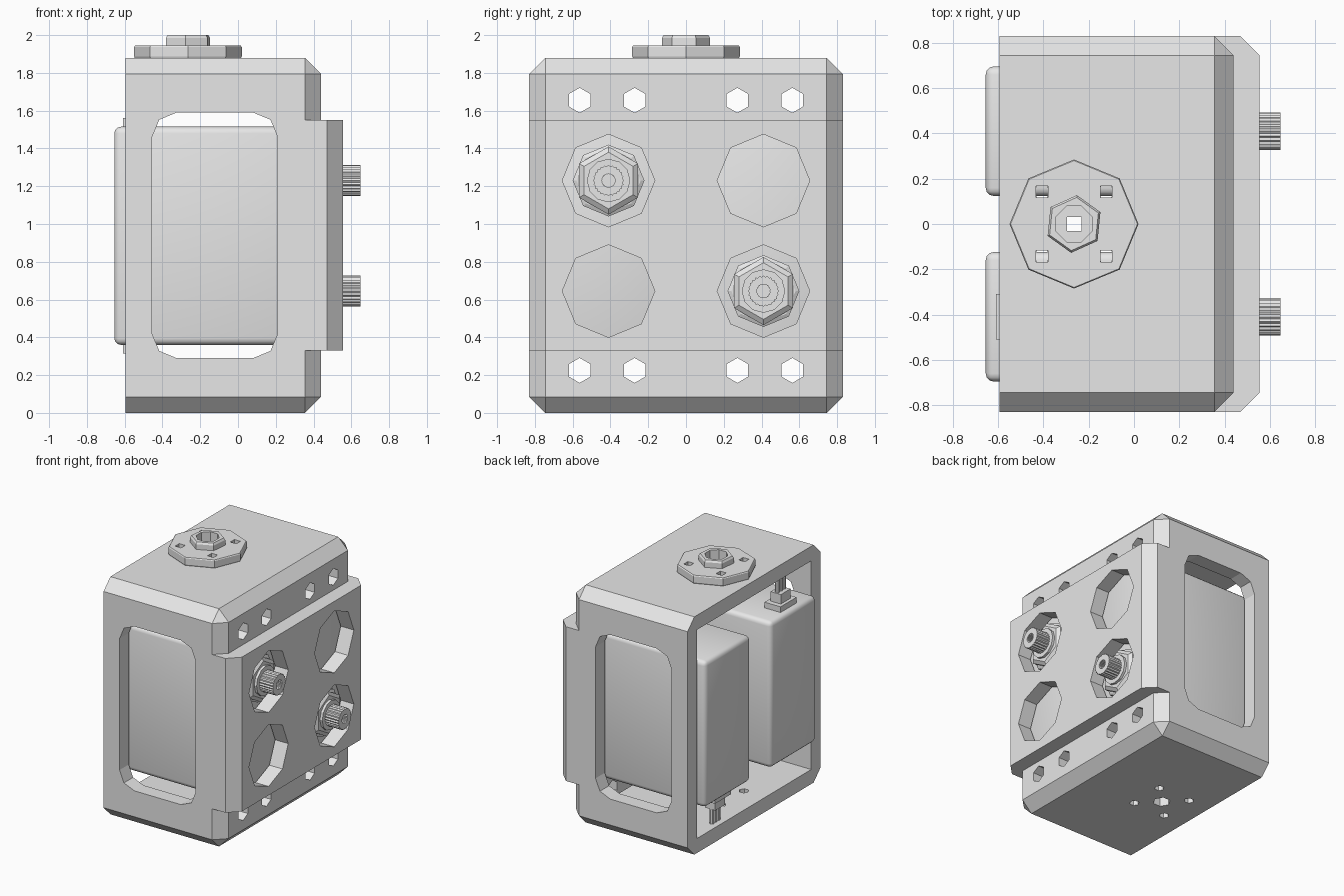
import bpy, bmesh
from math import pi, cos, sin
from mathutils import Vector

cube = bpy.data.objects.get("Cube")
if cube:
    bpy.data.objects.remove(cube, do_unlink=True)

grey = bpy.data.materials.new("light_grey")
grey.use_nodes = True
grey.diffuse_color = (0.8, 0.8, 0.8, 1)
grey.node_tree.nodes["Principled BSDF"].inputs["Base Color"].default_value = (0.8, 0.8, 0.8, 1)


def finish(name, bm):
    bmesh.ops.recalc_face_normals(bm, faces=bm.faces)
    mesh = bpy.data.meshes.new(name)
    bm.to_mesh(mesh)
    bm.free()
    mesh.materials.append(grey)
    obj = bpy.data.objects.new(name, mesh)
    bpy.context.collection.objects.link(obj)
    return obj


def box(name, lo, hi, bevel=0, segments=1, pick=lambda e: True):
    """Box between two corners, with chosen edges bevelled."""
    lo, hi = Vector(lo), Vector(hi)
    bm = bmesh.new()
    bmesh.ops.create_cube(bm, size=1)
    for v in bm.verts:
        v.co = (lo + hi) / 2 + v.co * (hi - lo)
    if bevel:
        bmesh.ops.bevel(bm, geom=[e for e in bm.edges if pick(e)], offset=bevel,
                        segments=segments, profile=0.5, affect='EDGES')
    return finish(name, bm)


def stack(name, axis, centre, rings, sides, turn=0.0, tooth=1.0):
    """Loft of polygon rings (radius, position) along x or z."""
    bm = bmesh.new()
    loops = []
    for r, h in rings:
        loop = []
        for i in range(sides):
            a = 2 * pi * i / sides + turn
            k = r * (tooth if i % 2 else 1)
            u, w = centre[0] + k * cos(a), centre[1] + k * sin(a)
            loop.append(bm.verts.new((h, u, w) if axis == 'x' else (u, w, h)))
        loops.append(loop)
    for a, b in zip(loops, loops[1:]):
        for i in range(sides):
            j = (i + 1) % sides
            bm.faces.new((a[i], a[j], b[j], b[i]))
    bm.faces.new(loops[0])
    bm.faces.new(loops[-1])
    return finish(name, bm)


def combine(obj, other, operation='DIFFERENCE'):
    """Apply a boolean and remove the helper."""
    mod = obj.modifiers.new("cut", 'BOOLEAN')
    mod.operation, mod.object, mod.solver = operation, other, 'EXACT'
    bpy.ops.object.select_all(action='DESELECT')
    bpy.context.view_layer.objects.active = obj
    obj.select_set(True)
    bpy.ops.object.modifier_apply(modifier=mod.name)
    bpy.data.objects.remove(other, do_unlink=True)


def smooth(obj):
    bpy.ops.object.select_all(action='DESELECT')
    bpy.context.view_layer.objects.active = obj
    obj.select_set(True)
    bpy.ops.object.shade_smooth_by_angle(angle=0.6)


# Main dimensions
W, H, CH, WALL = 0.83, 1.88, 0.085, 0.115
HUB = (-0.265, 0)
ROWS = (0.645, 1.23)
POINT_UP = pi / 2

# Housing: chamfered shell with a raised face block, open at the rear (-x)
housing = box("housing", (-0.595, -W, 0), (0.44, W, H), CH,
              pick=lambda e: max(v.co.x for v in e.verts) > 0)
combine(housing, box("raised_block", (0.2, -W, 0.33), (0.555, W, 1.55), CH,
                     pick=lambda e: min(v.co.x for v in e.verts) > 0.5
                     and abs(e.verts[0].co.z - e.verts[1].co.z) > 1), 'UNION')
Y = W - WALL
combine(housing, box("cavity", (-0.8, -Y, WALL), (0.325, Y, H - WALL)))
combine(housing, box("pocket", (0.2, -Y, 0.345), (0.44, Y, 1.535)))
combine(housing, box("window", (-0.455, -1, 0.29), (0.21, 1, 1.59), 0.13, 2,
                     pick=lambda e: abs(e.verts[0].co.y - e.verts[1].co.y) > 1))

# Octagonal shaft openings
for y in (-0.41, 0.41):
    for z in ROWS:
        combine(housing, stack("opening", 'x', (y, z), [(0.245, 0.4), (0.245, 0.7)], 8))

# Hub holes through roof and floor
combine(housing, stack("hub_hole", 'z', HUB, [(0.065, -1), (0.065, 3)], 6))
CORNERS = [(HUB[0] + sx * 0.142, sy * 0.142) for sx in (-1, 1) for sy in (-1, 1)]
for c in CORNERS:
    combine(housing, stack("pin_hole", 'z', c, [(0.036, -1), (0.036, 3)], 6))


def motor(name, y, flip):
    """Geared motor; flip turns it upside down."""
    mid = 0.9375
    zf = lambda z: 2 * mid - z if flip else z

    def part(label, lo, hi, *bevel):
        z0, z1 = sorted((zf(lo[2]), zf(hi[2])))
        return box(name + label, (lo[0], y + lo[1], z0), (hi[0], y + hi[1], z1), *bevel)

    smooth(part("_case", (-0.655, -0.286, 0.36), (0.43, 0.286, 1.515), 0.035, 3))
    for i, (a, b) in enumerate(((0.155, 0.37), (1.505, 1.72))):
        part("_lug_%d" % i, (0.25, -0.26, a), (0.32, 0.26, b))

    # Output boss and splined shaft
    c = (y, zf(1.23))
    stack(name + "_boss", 'x', c, [(0.19, 0.42), (0.19, 0.46), (0.17, 0.47)], 8, POINT_UP)
    stack(name + "_nut", 'x', c, [(0.18, 0.46), (0.18, 0.49), (0.15, 0.51)], 6, POINT_UP)
    stack(name + "_collar", 'x', c, [(0.115, 0.5), (0.115, 0.53)], 12)
    stack(name + "_shaft", 'x', c, [(0.082, 0.52), (0.082, 0.648), (0.036, 0.648),
                                    (0.036, 0.58)], 48, 0, 0.92)

    # Cable grommet and three wires
    part("_grommet_base", (-0.61, -0.1, 1.5), (-0.47, 0.1, 1.56))
    part("_grommet", (-0.585, -0.06, 1.55), (-0.495, 0.06, 1.635))
    for k in (-1, 0, 1):
        ends = [(0.017, zf(1.62)), (0.017, zf(1.755))]
        stack(name + "_wire_%d" % (k + 2), 'z', (-0.54, y + k * 0.038), ends, 8)


motor("upper_motor", -0.41, False)
motor("lower_motor", 0.41, True)

# Mounting screw holes through face and lugs
for y in (-0.563, -0.272, 0.272, 0.563):
    for z in (0.225, 1.655):
        i = 0 if z < 1 else 1
        lug = bpy.data.objects[("upper_motor_lug_%d" if y < 0 else "lower_motor_lug_%d")
                               % (i if y < 0 else 1 - i)]
        for target in (housing, lug):
            combine(target, stack("screw_hole", 'x', (y, z), [(0.066, 0.2), (0.066, 0.7)],
                                  6, POINT_UP))

# Top hub: octagonal flange, bored nut and pin slots
hub = stack("top_flange", 'z', HUB, [(0.28, H - 0.004), (0.285, H + 0.008), (0.285, 1.937),
                                     (0.28, 1.944)], 8)
combine(hub, stack("hub_nut", 'z', HUB, [(0.128, 1.92), (0.128, 1.985), (0.118, 2.0)],
                   6, POINT_UP - 0.1), 'UNION')
combine(hub, stack("bore", 'z', HUB, [(0.085, 1.91), (0.085, 2.1)], 8, pi / 8))
for (x, y), h in [(HUB, 0.032)] + [(c, 0.026) for c in CORNERS]:
    combine(hub, box("slot", (x - h, y - h, 1.7), (x + h, y + h, 2.1)))
